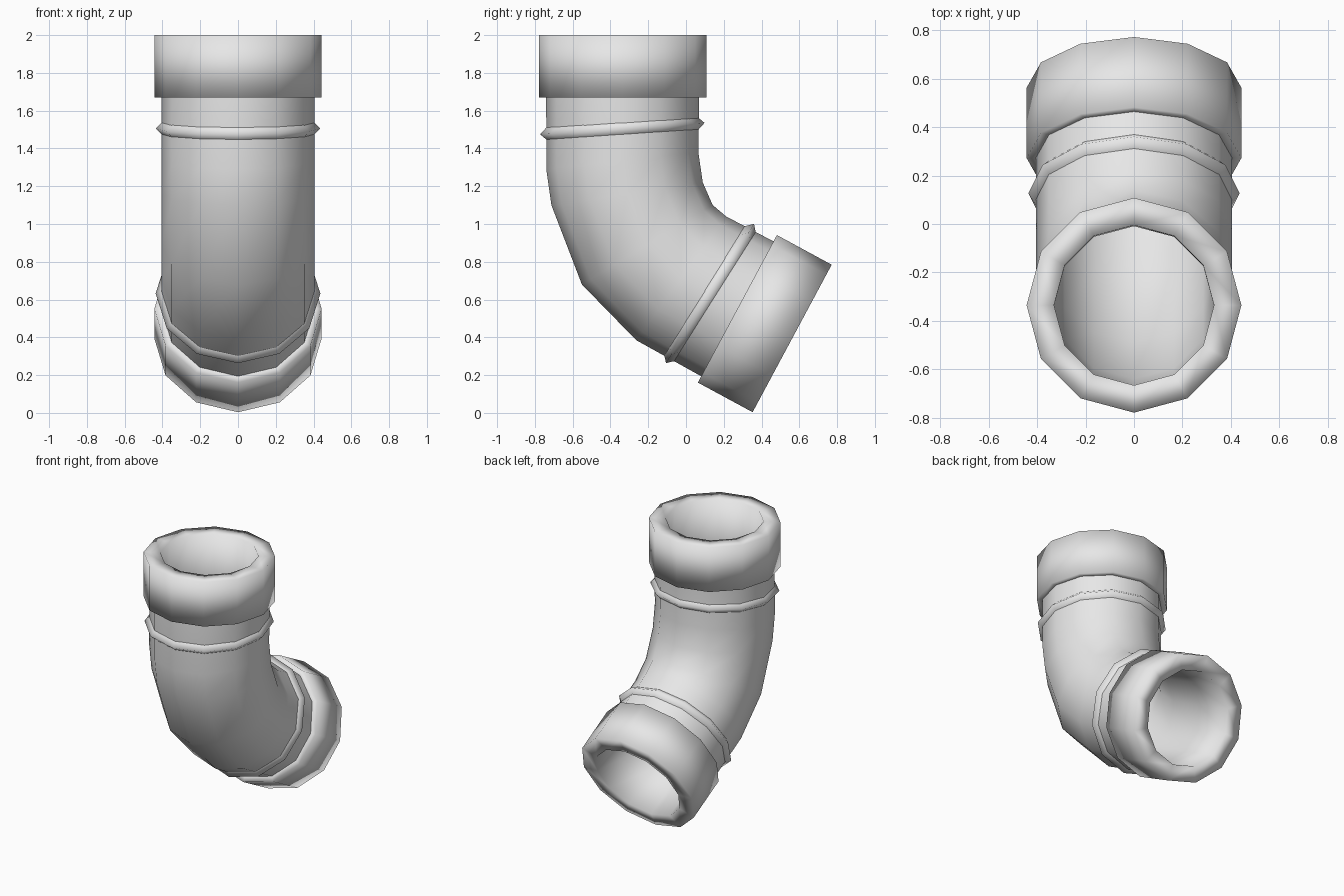
import bpy, bmesh
from math import sin, cos, radians, pi
from mathutils import Vector

SIDES = 12
PIPE, COLLAR, BORE, RIDGE = 0.405, 0.443, 0.33, 0.436

cube = bpy.data.objects.get("Cube")
if cube:
    bpy.data.objects.remove(cube, do_unlink=True)

grey = bpy.data.materials.new("pipe grey")
grey.use_nodes = True
colour = (0.8, 0.8, 0.8, 1)
grey.diffuse_color = colour
grey.node_tree.nodes["Principled BSDF"].inputs["Base Color"].default_value = colour


def station(y, z, tilt, radius, along=0.0):
    """Cross-section: centre, tilt about x, radius, shift along the pipe axis."""
    t = radians(tilt)
    centre = Vector((0, y, z)) + along * Vector((0, sin(t), -cos(t)))
    return centre, Vector((0, cos(t), sin(t))), radius


def sweep(name, stations):
    """Skin a chain of polygonal rings with smooth quads."""
    bm = bmesh.new()
    rings = []
    for centre, up, radius in stations:
        ring = []
        for i in range(SIDES):
            a = 2 * pi * i / SIDES
            ring.append(bm.verts.new(centre + radius * (up * cos(a) + Vector((sin(a), 0, 0)))))
        rings.append(ring)
    for a, b in zip(rings, rings[1:]):
        for i in range(SIDES):
            j = (i + 1) % SIDES
            bm.faces.new((a[i], a[j], b[j], b[i])).smooth = True
    mesh = bpy.data.meshes.new(name)
    bm.to_mesh(mesh)
    bm.free()
    mesh.materials.append(grey)
    obj = bpy.data.objects.new(name, mesh)
    bpy.context.collection.objects.link(obj)


# Pipe path: centre y, centre z, tilt, from the upper collar to the lower one
TOP, TOP_STEP = (-0.335, 2.0, 0), (-0.335, 1.67, 0)
LOW_STEP, LOW = (0.272, 0.551, 61.8), (0.562, 0.394, 61.8)
path = [TOP_STEP, (-0.337, 1.335, 6.4), (-0.312, 1.16, 8.6),
        (-0.205, 0.89, 31.3), (-0.025, 0.712, 54), LOW_STEP]

# Bent pipe wall and its bore
sweep("elbow_pipe", [station(*p, PIPE) for p in path])
sweep("pipe_bore", [station(*p, BORE) for p in reversed(path)])

# Socket collars at both ends
sweep("upper_collar", [station(*TOP_STEP, BORE), station(*TOP, BORE), station(*TOP, COLLAR),
                       station(*TOP_STEP, COLLAR), station(*TOP_STEP, PIPE)])
sweep("lower_collar", [station(*LOW_STEP, PIPE), station(*LOW_STEP, COLLAR), station(*LOW, COLLAR),
                       station(*LOW, BORE), station(*LOW_STEP, BORE)])

# Raised pointed ridges beside the collars
for name, place in (("upper_ridge", (-0.337, 1.505, 4)), ("lower_ridge", (0.127, 0.632, 57.7))):
    sweep(name, [station(*place, PIPE - 0.005, -0.035), station(*place, RIDGE),
                 station(*place, PIPE - 0.005, 0.035)])
